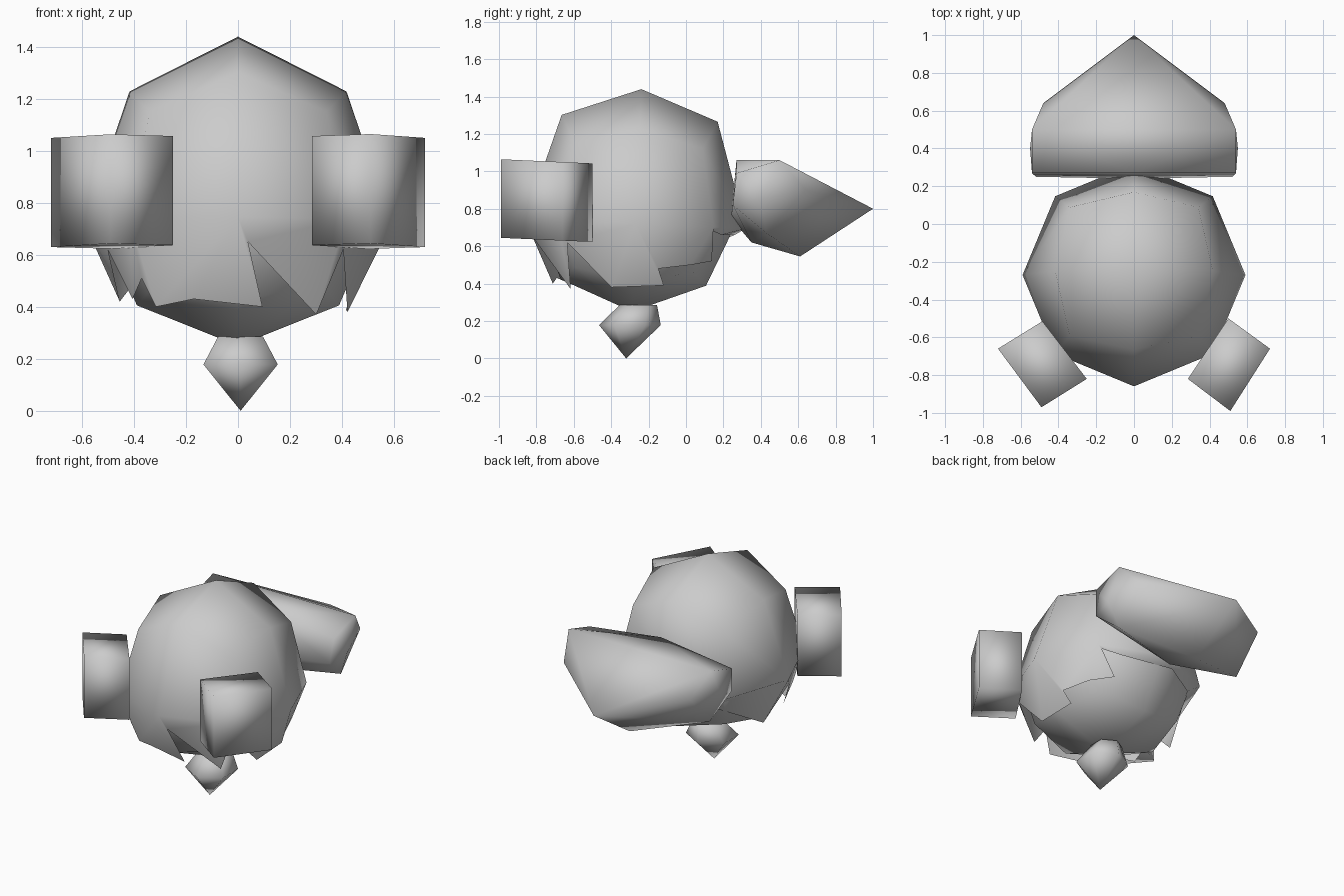
import bpy, bmesh, math
from mathutils import Vector, Matrix

cube = bpy.data.objects.get("Cube")
if cube:
    bpy.data.objects.remove(cube)

grey = bpy.data.materials.new("plain_grey")
grey.use_nodes = True
grey.diffuse_color = (0.6, 0.6, 0.6, 1)
grey.node_tree.nodes["Principled BSDF"].inputs["Base Color"].default_value = (0.6, 0.6, 0.6, 1)


def finish(name, bm):
    """Turn a bmesh into a smooth shaded object."""
    bmesh.ops.recalc_face_normals(bm, faces=bm.faces)
    for f in bm.faces:
        f.smooth = True
    mesh = bpy.data.meshes.new(name)
    bm.to_mesh(mesh)
    bm.free()
    mesh.materials.append(grey)
    obj = bpy.data.objects.new(name, mesh)
    bpy.context.scene.collection.objects.link(obj)
    return obj


def strip(bm, low, high):
    """Join two closed rings of vertices with faces."""
    for i in range(len(low)):
        j = (i + 1) % len(low)
        bm.faces.new((low[i], low[j], high[j], high[i]))


def rounded_cube(radius, height, centre, top_only=False):
    """A once-divided cube pushed out to an egg, tipped slightly back."""
    bm = bmesh.new()
    bmesh.ops.create_cube(bm, size=2)
    bmesh.ops.subdivide_edges(bm, edges=bm.edges[:], cuts=1, use_grid_fill=True)
    for v in bm.verts:
        v.co = v.co.normalized() * radius
        v.co.z *= height / radius
    if top_only:
        below = [v for v in bm.verts if v.co.z < -0.01]
        bmesh.ops.delete(bm, geom=below, context='VERTS')
    move = Matrix.Translation(centre) @ Matrix.Rotation(math.radians(-2.5), 4, 'X')
    bmesh.ops.transform(bm, matrix=move, verts=bm.verts)
    return bm


# Inner body, seen below the jagged edge
finish("body", rounded_cube(0.55, 0.53, Vector((0, -0.265, 0.78))))

# Outer shell: rounded top half
WIDTH = 0.59
centre = Vector((0, -0.27, 0.72))
bm = rounded_cube(WIDTH, 0.72, centre, top_only=True)
for v in bm.verts:
    if abs(v.co.x) < 0.01 and abs(v.co.y - centre.y) > 0.2 and v.co.z > 1:
        v.co.z += 0.055

# Shell skirt: fans from the eight widest corners to a jagged rim of (angle, height)
rim = [(-112, 0.43), (-78, 0.40), (-86, 0.65), (-49, 0.37), (-42, 0.62), (-17, 0.38),
       (20, 0.39), (15, 0.48), (37, 0.5), (56, 0.52), (47, 0.68), (60, 0.66), (100, 0.66),
       (125, 0.62), (170, 0.42), (195, 0.62), (207, 0.43), (224, 0.51), (228, 0.40)]
corners = {}
for v in bm.verts:
    if v.is_boundary:
        turn = math.degrees(math.atan2(v.co.y - centre.y, v.co.x))
        corners[round(turn / 45) % 8] = v
edge = []
for angle, height in rim:
    facet = math.cos(math.pi / 8) / math.cos(math.radians(angle % 45 - 22.5))
    r = (WIDTH - 0.34 * (centre.z - height)) * facet
    a = math.radians(angle)
    p = bm.verts.new((r * math.cos(a), centre.y + r * math.sin(a), height))
    edge.append((p, corners[round(angle / 45) % 8]))
for i, (p, c) in enumerate(edge):
    q, d = edge[(i + 1) % len(edge)]
    if d != c:
        bm.faces.new((p, d, c))
    bm.faces.new((p, q, d))
finish("jagged_shell", bm)

# Pointed foot
bm = bmesh.new()
rings = []
for r, y, z in ((0.1, -0.255, 0.285), (0.165, -0.3, 0.178)):
    rings.append([bm.verts.new((0.01 + r * math.sin(a), y + r * math.cos(a), z))
                  for a in (math.pi * k / 3 for k in range(6))])
strip(bm, rings[1], rings[0])
bm.faces.new(rings[0])
tip = bm.verts.new((0.01, -0.32, 0))
for i in range(6):
    bm.faces.new((rings[1][i], rings[1][i - 1], tip))
finish("foot", bm)

# Wide pointed tail: hull of one half mirrored
half_tail = [(0, 1, 0.8), (0.48, 0.64, 0.9), (0.54, 0.5, 1.06), (0.54, 0.27, 0.99),
             (0, 0.27, 1.06), (0, 0.61, 0.545), (0.48, 0.43, 0.67), (0.55, 0.4, 0.85),
             (0.52, 0.25, 0.82), (0, 0.35, 0.62), (0, 0.24, 0.75)]
bm = bmesh.new()
for x, y, z in half_tail:
    for s in ((1, -1) if x else (1,)):
        bm.verts.new((s * x, y, z))
bmesh.ops.convex_hull(bm, input=bm.verts)
finish("tail", bm)

# Two block hands, toed in at the front and tipped slightly up
hands = {"left_hand": [(0.5, -0.5), (0.72, -0.66), (0.51, -0.99), (0.285, -0.82)],
         "right_hand": [(-0.485, -0.515), (-0.72, -0.66), (-0.49, -0.97), (-0.25, -0.82)]}
for name, block in hands.items():
    bm = bmesh.new()
    rings = []
    for base in (0.6, 1.02):
        rings.append([bm.verts.new((x, y, base - 0.045 * y)) for x, y in block])
        bm.faces.new(rings[-1])
    strip(bm, *rings)
    finish(name, bm)
